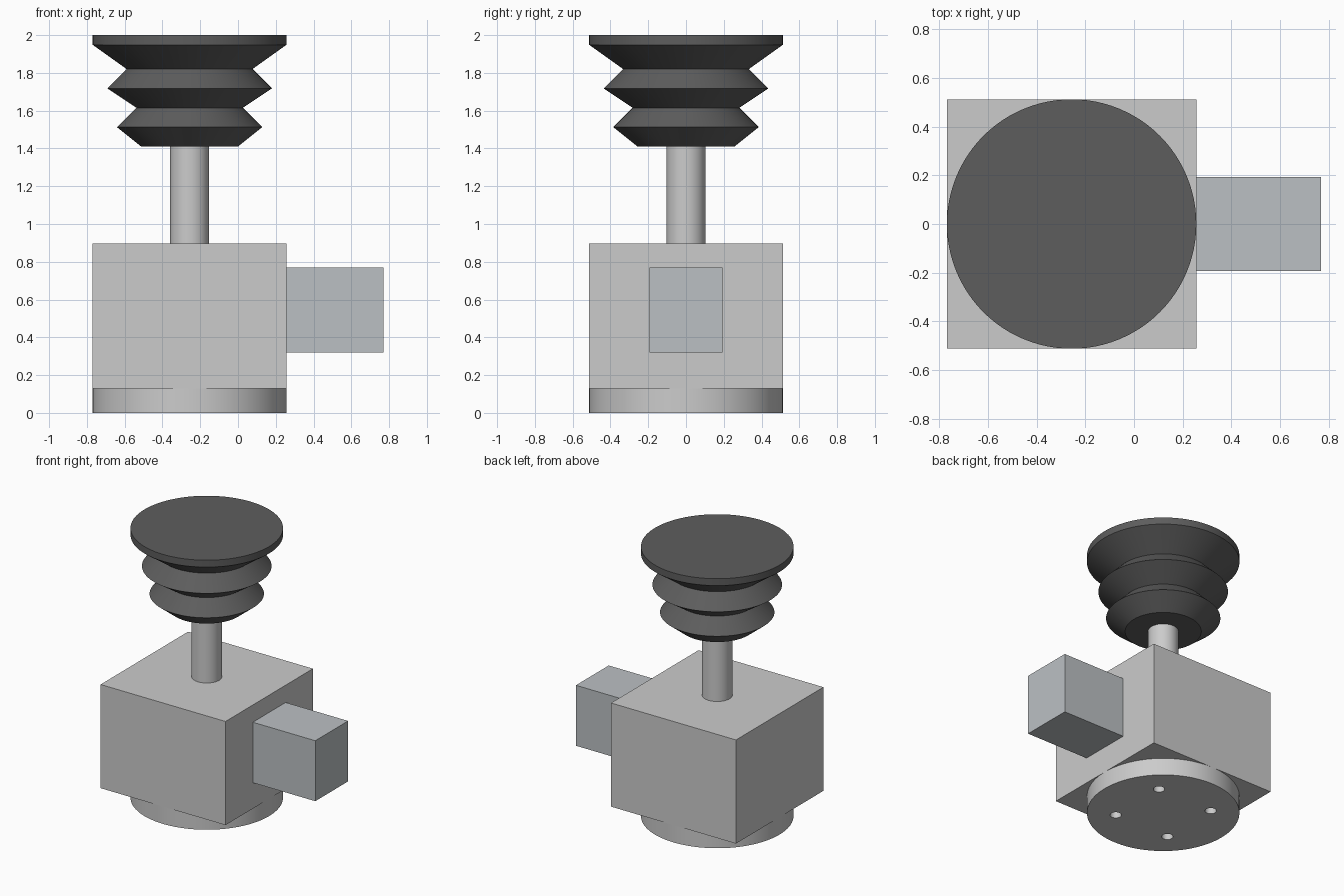
import bpy, bmesh
from math import radians, cos, sin, pi

if "Cube" in bpy.data.objects:
    bpy.data.objects.remove(bpy.data.objects["Cube"])

U = 2 / 15.6          # design module: all sizes are multiples of this
CX = -2 * U           # axis of the main column


def material(name, color):
    m = bpy.data.materials.new(name)
    m.diffuse_color = (*color, 1)
    m.use_nodes = True
    m.node_tree.nodes["Principled BSDF"].inputs["Base Color"].default_value = m.diffuse_color
    return m


def finish(bm, name, mat=None, smooth=False):
    bmesh.ops.recalc_face_normals(bm, faces=bm.faces)
    me = bpy.data.meshes.new(name)
    bm.to_mesh(me)
    bm.free()
    ob = bpy.data.objects.new(name, me)
    bpy.context.collection.objects.link(ob)
    if mat:
        me.materials.append(mat)
    if smooth:
        smooth_by_angle(ob)
    return ob


def smooth_by_angle(ob):
    bpy.ops.object.select_all(action='DESELECT')
    ob.select_set(True)
    bpy.context.view_layer.objects.active = ob
    bpy.ops.object.shade_smooth_by_angle(angle=radians(30))


def box(name, lo, hi, mat=None):
    bm = bmesh.new()
    bmesh.ops.create_cube(bm, size=1)
    for v in bm.verts:
        v.co = [(l + h) / 2 * U + c * (h - l) * U for c, l, h in zip(v.co, lo, hi)]
    return finish(bm, name, mat)


def turned(name, profile, x=CX, y=0, seg=96, mat=None, smooth=True):
    """Closed solid of revolution from (radius, z) pairs in modules."""
    bm = bmesh.new()
    rings = [[bm.verts.new((x + r * U * cos(2 * pi * i / seg),
                            y + r * U * sin(2 * pi * i / seg), z * U))
              for i in range(seg)] for r, z in profile]
    for a, b in zip(rings, rings[1:]):
        for i in range(seg):
            j = (i + 1) % seg
            bm.faces.new((a[i], a[j], b[j], b[i]))
    bm.faces.new(rings[0])
    bm.faces.new(rings[-1])
    return finish(bm, name, mat, smooth)


rubber = material("dark_rubber", (0.11, 0.11, 0.11))
steel = material("blue_grey", (0.50, 0.53, 0.55))

# mounting flange with four bolt holes on the diagonals
flange = turned("mounting_flange", [(4, 0), (4, 1)], smooth=False)
for k in range(4):
    a = pi / 4 + k * pi / 2
    cutter = turned("hole_cutter", [(0.3, -1), (0.3, 2)],
                    CX + 2.5 * U * cos(a), 2.5 * U * sin(a), 32, smooth=False)
    cutter.hide_render = True
    mod = flange.modifiers.new("bolt_hole", 'BOOLEAN')
    mod.operation, mod.solver, mod.object = 'DIFFERENCE', 'EXACT', cutter
    bpy.context.view_layer.objects.active = flange
    bpy.ops.object.modifier_apply(modifier=mod.name)
    bpy.data.objects.remove(cutter)
smooth_by_angle(flange)

# housing and side connector block
box("housing", (-6, -4, 1), (2, 4, 7))
box("side_connector", (2, -1.5, 2.5), (6, 1.5, 6), steel)

# rod
turned("rod", [(0.8, 7), (0.8, 11)], seg=48)

# bellows cup
turned("bellows_cup", [(2, 11), (3, 11.8), (2.2, 12.6), (3.4, 13.4),
                       (2.6, 14.2), (4, 15.2), (4, 15.6)], mat=rubber)
